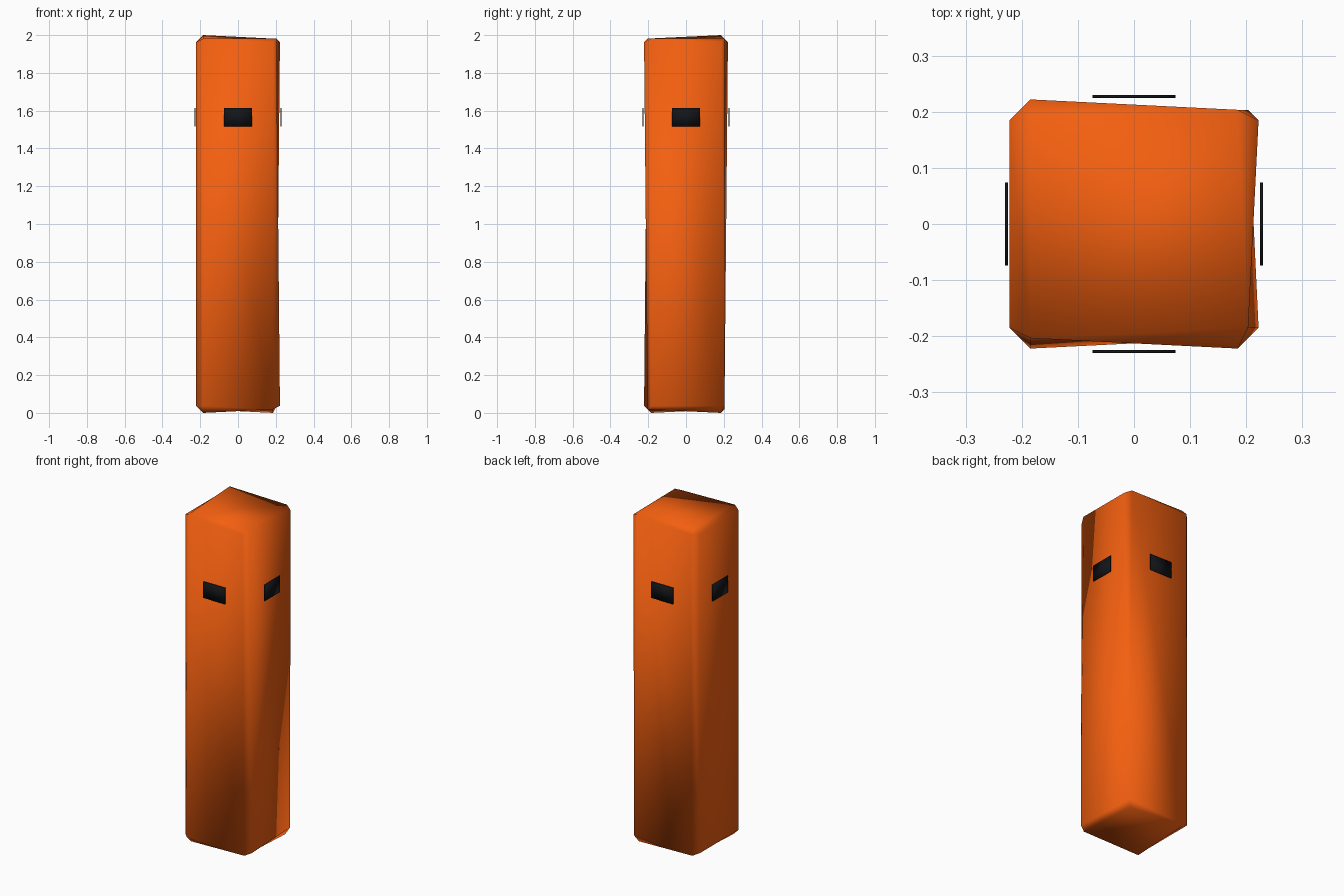
import bpy, bmesh
from mathutils import Vector, Matrix
from math import pi

if "Cube" in bpy.data.objects:
    bpy.data.objects.remove(bpy.data.objects["Cube"])

HALF, CUT = 0.222, 0.037


def material(name, rgb):
    m = bpy.data.materials.new(name)
    m.diffuse_color = (*rgb, 1)
    m.use_nodes = True
    m.node_tree.nodes["Principled BSDF"].inputs["Base Color"].default_value = m.diffuse_color
    return m


orange = material("orange", (0.9, 0.115, 0.005))
black = material("black", (0.006, 0.007, 0.009))


def finish(bm, name, mat):
    bmesh.ops.recalc_face_normals(bm, faces=bm.faces)
    for f in bm.faces:
        f.smooth = True
    me = bpy.data.meshes.new(name)
    bm.to_mesh(me)
    bm.free()
    me.materials.append(mat)
    ob = bpy.data.objects.new(name, me)
    bpy.context.collection.objects.link(ob)
    return ob


# Body: box with chamfered edges, some corner points welded together
bm = bmesh.new()
bmesh.ops.create_cube(bm, size=2)
for v in bm.verts:
    v.co = Vector((v.co.x * HALF, v.co.y * HALF, 1 + v.co.z))
bmesh.ops.bevel(bm, geom=bm.edges[:], offset=CUT, segments=1,
                affect='EDGES', clamp_overlap=True)

# Corner signs -> the chamfer points (by the side they lie on) that are welded
welds = {
    (1, -1, 1): "xz", (1, 1, 1): "yz", (-1, -1, 1): "yz", (-1, 1, 1): "",
    (1, -1, -1): "yz", (1, 1, -1): "xy", (-1, -1, -1): "", (-1, 1, -1): "yz",
}


def side(v):
    if abs(v.co.x) > HALF - CUT / 2:
        return "x"
    return "y" if abs(v.co.y) > HALF - CUT / 2 else "z"


for signs, sides in welds.items():
    pts = [v for v in bm.verts if side(v) in sides and
           v.co.x * signs[0] > 0 and v.co.y * signs[1] > 0 and (v.co.z - 1) * signs[2] > 0]
    if pts:
        mid = sum((v.co for v in pts), Vector()) / len(pts)
        bmesh.ops.pointmerge(bm, verts=pts, merge_co=mid)
finish(bm, "body", orange)

# Dark window plates, one on each side
for i, name in enumerate(("front", "right", "back", "left")):
    bm = bmesh.new()
    bmesh.ops.create_cube(bm, size=1)
    for v in bm.verts:
        v.co = Vector((v.co.x * 0.148, v.co.y * 0.005 - 0.2275, v.co.z * 0.098 + 1.565))
    bm.transform(Matrix.Rotation(i * pi / 2, 4, 'Z'))
    finish(bm, name + "_window", black)
